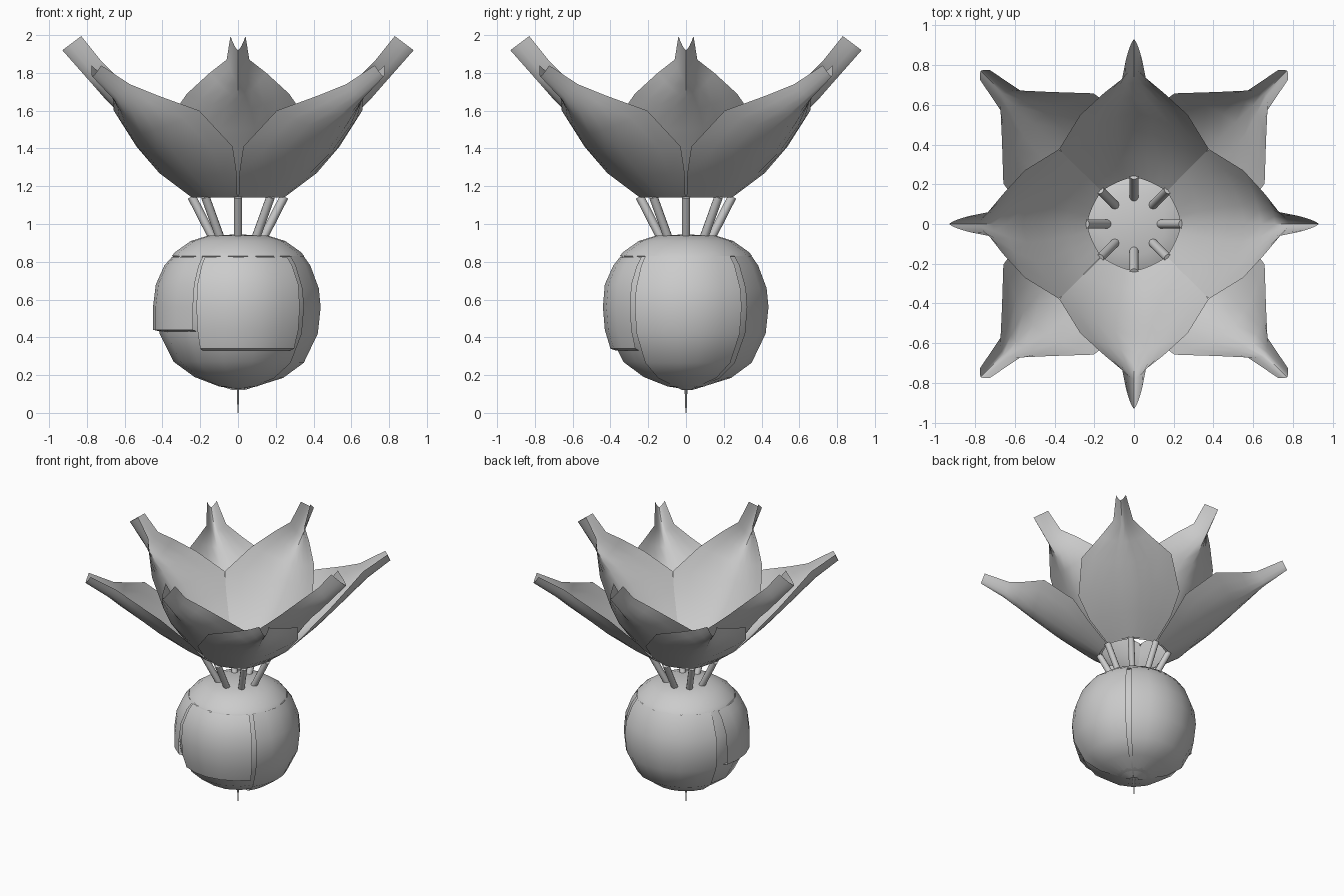
import bpy, bmesh
from math import sin, cos, pi, radians
from mathutils import Vector, Matrix

if "Cube" in bpy.data.objects:
    bpy.data.objects.remove(bpy.data.objects["Cube"])


def make_object(name, bm, angle=40):
    mesh = bpy.data.meshes.new(name)
    bm.to_mesh(mesh)
    bm.free()
    ob = bpy.data.objects.new(name, mesh)
    bpy.context.collection.objects.link(ob)
    bpy.ops.object.select_all(action='DESELECT')
    ob.select_set(True)
    bpy.context.view_layer.objects.active = ob
    bpy.ops.object.shade_smooth_by_angle(angle=radians(angle))
    return ob


def grid_faces(bm, rows):
    for a, b in zip(rows, rows[1:]):
        for i in range(len(a) - 1):
            bm.faces.new((a[i], a[i + 1], b[i + 1], b[i]))


def lathe(name, profile, start, end, steps):
    # angles in degrees, measured from +x towards +y
    bm = bmesh.new()
    rows = []
    for r, z in profile:
        row = []
        for i in range(steps + 1):
            a = radians(start + (end - start) * i / steps)
            row.append(bm.verts.new((r * cos(a), r * sin(a), z)))
        rows.append(row)
    grid_faces(bm, rows)
    bmesh.ops.remove_doubles(bm, verts=bm.verts, dist=0.0005)
    return make_object(name, bm)


def petal(name, rows, angle):
    # each row: centre radius, centre height, edge half width, edge radius, edge height
    bm = bmesh.new()
    turn = Matrix.Rotation(radians(angle), 4, 'Z')
    n = 4
    grid = []
    for cr, cz, w, er, ez in rows:
        line = []
        for i in range(-n, n + 1):
            u = i / n
            k = abs(u) ** 1.5
            p = Vector((cr + (er - cr) * k, w * u, cz + (ez - cz) * k))
            line.append(bm.verts.new(turn @ p))
        grid.append(line)
    grid_faces(bm, grid)
    return make_object(name, bm, 50)


def rod(name, p, q, r1, r2, sides):
    bm = bmesh.new()
    p, q = Vector(p), Vector(q)
    d = q - p
    m = Matrix.Translation((p + q) / 2) @ d.to_track_quat('Z', 'Y').to_matrix().to_4x4()
    bmesh.ops.create_cone(bm, cap_ends=True, segments=sides, radius1=r1,
                          radius2=r2, depth=d.length, matrix=m)
    return make_object(name, bm)


# bulb body
bulb = [(0, .125), (.10, .14), (.23, .19), (.34, .27), (.415, .42), (.43, .56),
        (.42, .66), (.375, .78), (.34, .835)]
lathe("bulb", bulb, 0, 360, 14)

# domed cap with a small overhanging rim
lathe("bulb_cap", [(.32, .825), (.35, .83), (.335, .85), (.25, .91), (.16, .938), (0, .945)],
      0, 360, 16)

# overlapping husk plates around the bulb
upper = [(.41, .43), (.45, .44), (.45, .56), (.435, .68), (.39, .78), (.35, .825)]
middle = [(.37, .33), (.40, .34), (.43, .44), (.44, .56), (.43, .68), (.385, .78), (.35, .825)]
full = [(.03, .12), (.24, .185), (.35, .265), (.425, .42), (.44, .56), (.43, .66),
        (.385, .78), (.35, .83)]
lathe("husk_front", middle, 240, 318, 5)
lathe("husk_left_front", upper, 165, 238, 5)
lathe("husk_right", full, -38, 42, 5)
lathe("husk_back", full, 47, 155, 6)

# root thread
rod("root", (0, 0, 0), (0, 0, .14), .003, .008, 6)

# ring of stems holding the flower
for i in range(8):
    a = i * pi / 4
    rod(f"stem_{i + 1}", (.13 * cos(a), .13 * sin(a), .92),
        (.245 * cos(a), .245 * sin(a), 1.145), .023, .023, 10)

# inner petals on the axes, outer petals on the diagonals
inner = [(.235, 1.14, .165, .165, 1.14), (.34, 1.24, .255, .255, 1.25),
         (.47, 1.38, .345, .335, 1.42), (.56, 1.50, .375, .38, 1.54),
         (.64, 1.60, .27, .55, 1.69), (.71, 1.67, .15, .66, 1.80),
         (.78, 1.75, .06, .73, 1.87), (.93, 1.92, .04, .83, 1.995)]
outer = [(.25, 1.14, .17, .175, 1.14), (.42, 1.25, .29, .30, 1.27),
         (.60, 1.38, .36, .40, 1.41), (.72, 1.48, .32, .61, 1.60),
         (.84, 1.58, .17, .77, 1.68), (.93, 1.66, .07, .88, 1.74),
         (1.09, 1.78, .035, 1.06, 1.84)]
for i in range(4):
    petal(f"inner_petal_{i + 1}", inner, i * 90)
    petal(f"outer_petal_{i + 1}", outer, i * 90 + 45)
